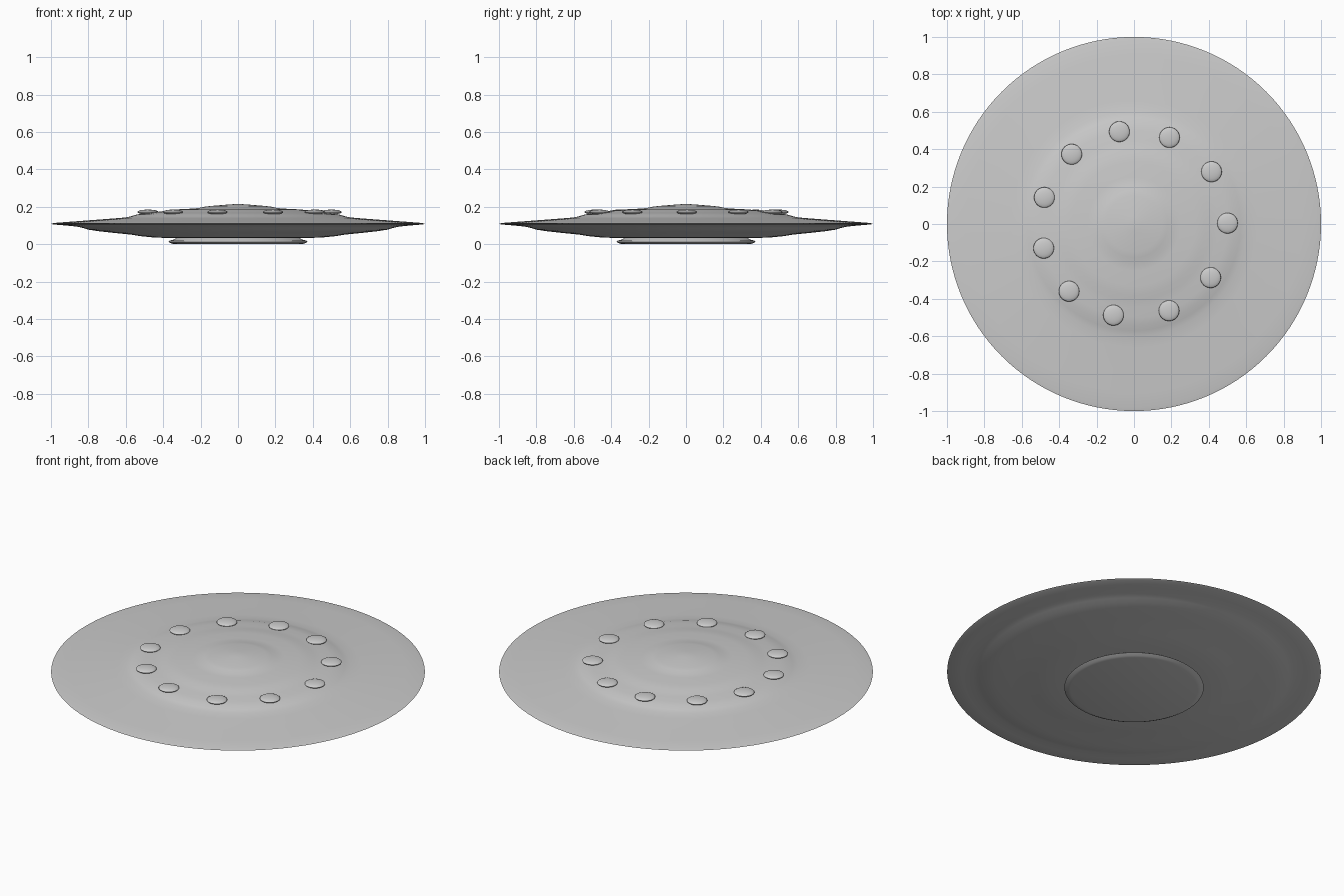
import bpy, math
from mathutils import Vector

if "Cube" in bpy.data.objects:
    bpy.data.objects.remove(bpy.data.objects["Cube"])


def lathe(name, profile, segments=128, angle=40):
    """Revolve an (r, z) profile, starting and ending on the axis."""
    verts, faces, rings = [], [], []
    for r, z in profile:
        start = len(verts)
        if r == 0:
            verts.append((0, 0, z))
            rings.append([start] * segments)
        else:
            for i in range(segments):
                a = 2 * math.pi * i / segments
                verts.append((r * math.cos(a), r * math.sin(a), z))
            rings.append(list(range(start, start + segments)))
    for a, b in zip(rings, rings[1:]):
        for i in range(segments):
            j = (i + 1) % segments
            face = list(dict.fromkeys((a[i], b[i], b[j], a[j])))
            faces.append(face)
    mesh = bpy.data.meshes.new(name)
    mesh.from_pydata(verts, [], faces)
    obj = bpy.data.objects.new(name, mesh)
    bpy.context.collection.objects.link(obj)
    bpy.ops.object.select_all(action='DESELECT')
    obj.select_set(True)
    bpy.context.view_layer.objects.active = obj
    bpy.ops.object.shade_smooth_by_angle(angle=math.radians(angle))
    return obj


# Saucer hull: stepped dome, thin rim, curved underside
lathe("saucer_hull", [
    (0, 0.215), (0.04, 0.213), (0.09, 0.209), (0.15, 0.204), (0.18, 0.200),
    (0.21, 0.193), (0.25, 0.190), (0.33, 0.186), (0.38, 0.181),
    (0.41, 0.175), (0.45, 0.170), (0.50, 0.165), (0.54, 0.159),
    (0.57, 0.150), (0.60, 0.143), (0.66, 0.138), (0.78, 0.129),
    (0.90, 0.120), (0.98, 0.114), (1.0, 0.110),
    (0.99, 0.106), (0.92, 0.100), (0.86, 0.094), (0.83, 0.087),
    (0.80, 0.078), (0.75, 0.070), (0.66, 0.060), (0.57, 0.051),
    (0.52, 0.043), (0.46, 0.037), (0.38, 0.033), (0, 0.031)])

# Landing base below the hull
lathe("base_disc", [
    (0, 0.034), (0.33, 0.034), (0.34, 0.026), (0.365, 0.019),
    (0.373, 0.013), (0.355, 0.004), (0.34, 0.0), (0, 0.0)])

# Ring of flattened dome lights
dome = [(math.sin(t) * 0.055, 0.013 * math.cos(t))
        for t in (math.pi * k / 14 for k in range(1, 14))]
dome = [(0, 0.013)] + dome + [(0, -0.013)]
angles = [0.5, 34, 67.7, 99, 131.8, 163.5, 195, 226, 257.3, 292, 325]
for n, deg in enumerate(angles):
    light = lathe(f"dome_light_{n + 1}", dome, 32, 60)
    a = math.radians(deg)
    light.location = Vector((0.5 * math.cos(a), 0.5 * math.sin(a), 0.172))

# Make all surface normals point outward
for obj in bpy.context.collection.objects:
    obj.data.flip_normals() if obj.data.polygons[0].normal.z < 0 else None
